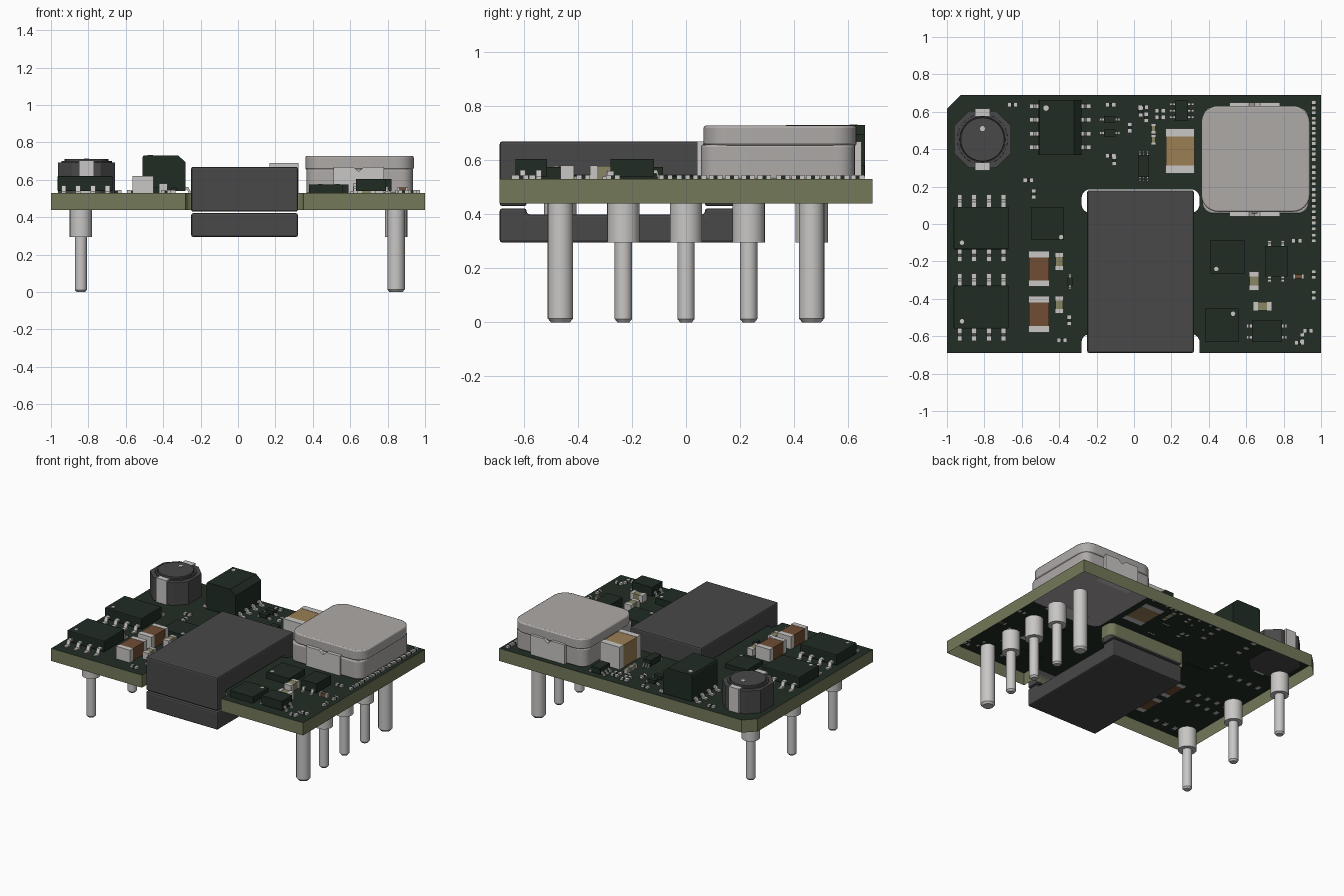
import bpy, bmesh, math
from mathutils import Vector

if "Cube" in bpy.data.objects:
    bpy.data.objects.remove(bpy.data.objects["Cube"])


def mat(name, r, g, b):
    m = bpy.data.materials.new(name)
    m.diffuse_color = (r, g, b, 1)
    m.use_nodes = True
    m.node_tree.nodes["Principled BSDF"].inputs["Base Color"].default_value = m.diffuse_color
    return m


GREEN = mat("board_green", .016, .026, .018)
OLIVE = mat("board_edge_olive", .17, .19, .10)
CHIP = mat("chip_dark_green", .014, .025, .017)
CORE = mat("ferrite_grey", .065, .065, .065)
BODY = mat("inductor_grey", .42, .40, .39)
METAL = mat("silver", .58, .57, .56)
TAN = mat("tan_ceramic", .32, .21, .09)
BROWN = mat("brown_ceramic", .16, .075, .035)
KHAKI = mat("khaki_ceramic", .25, .24, .13)
TOP = .53          # board surface height
SEAT = TOP - .002  # parts sit slightly into the board skin


# ---- helpers -------------------------------------------------------------
def prism(bm, ring, vec):
    a = [bm.verts.new(p) for p in ring]
    b = [bm.verts.new(Vector(p) + Vector(vec)) for p in ring]
    bm.faces.new(a)
    bm.faces.new(b[::-1])
    for i in range(len(a)):
        j = (i + 1) % len(a)
        bm.faces.new((a[i], a[j], b[j], b[i]))


def box(bm, x0, x1, y0, y1, z0, z1):
    prism(bm, [(x0, y0, z0), (x1, y0, z0), (x1, y1, z0), (x0, y1, z0)], (0, 0, z1 - z0))


def lathe(bm, profile, cx, cy, n=24):
    rings = []
    for r, z in profile:
        rings.append([bm.verts.new((cx + r * math.cos(2 * math.pi * k / n),
                                    cy + r * math.sin(2 * math.pi * k / n), z)) for k in range(n)])
    for a, b in zip(rings, rings[1:]):
        for k in range(n):
            bm.faces.new((a[k], a[(k + 1) % n], b[(k + 1) % n], b[k]))
    bm.faces.new(rings[0][::-1])
    bm.faces.new(rings[-1])


def arc(cx, cy, r, a0, a1, n=6):
    return [(cx + r * math.cos(math.radians(a0 + (a1 - a0) * i / n)),
             cy + r * math.sin(math.radians(a0 + (a1 - a0) * i / n))) for i in range(n + 1)]


def round_rect(x0, x1, y0, y1, r):
    return (arc(x1 - r, y0 + r, r, -90, 0) + arc(x1 - r, y1 - r, r, 0, 90)
            + arc(x0 + r, y1 - r, r, 90, 180) + arc(x0 + r, y0 + r, r, 180, 270))


def finish(bm, name, m, bevel=0, smooth=False, normals=True):
    if normals:
        bmesh.ops.recalc_face_normals(bm, faces=bm.faces)
    me = bpy.data.meshes.new(name)
    bm.to_mesh(me)
    bm.free()
    for k in (m if isinstance(m, list) else [m]):
        me.materials.append(k)
    if smooth:
        me.shade_smooth()
        me.set_sharp_from_angle(angle=math.radians(35))
    ob = bpy.data.objects.new(name, me)
    bpy.context.collection.objects.link(ob)
    if bevel:
        b = ob.modifiers.new("bevel", 'BEVEL')
        b.width, b.segments, b.limit_method = bevel, 2, 'ANGLE'
    return ob


# ---- board: top skin plus edge walls, open underneath ----------------------
outline = ([(-1, -.69), (-.28, -.69)] + arc(-.24, -.63, .04, 180, 90) + arc(.31, -.63, .04, 90, 0)
           + [(.35, -.69), (1, -.69), (1, .69), (-.925, .69), (-1, .615)])
slot = round_rect(-.28, .35, .06, .185, .045)
bm = bmesh.new()
edges = []
for loop in (outline, slot):
    vs = [bm.verts.new((x, y, TOP)) for x, y in loop]
    edges += [bm.edges.new((vs[i], vs[(i + 1) % len(vs)])) for i in range(len(vs))]
bmesh.ops.triangle_fill(bm, use_beauty=True, edges=edges, normal=(0, 0, 1))
for loop in (outline, slot):
    n = len(loop)
    hi = [bm.verts.new((x, y, TOP)) for x, y in loop]
    lo = [bm.verts.new((x, y, .44)) for x, y in loop]
    for i in range(n):
        j = (i + 1) % n
        q = (lo[i], lo[j], hi[j], hi[i])
        bm.faces.new(q if loop is outline else q[::-1]).material_index = 1
for f in bm.faces:
    f.normal_update()
    if f.material_index == 0 and f.normal.z < 0:
        f.normal_flip()
finish(bm, "board", [GREEN, OLIVE], normals=False)

# ---- transformer core: two E halves meeting through the board --------------
for name, plate, inner, tip in (("upper_core", .67, .54, .43), ("lower_core", .295, .40, .422)):
    pts = [(-.69, plate), (-.69, tip), (-.59, tip), (-.59, inner), (.07, inner), (.07, tip), (.18, tip), (.18, plate)]
    bm = bmesh.new()
    prism(bm, [(-.25, y, z) for y, z in pts], (.57, 0, 0))
    finish(bm, name, CORE, .01)

# ---- pins ------------------------------------------------------------------
bm = bmesh.new()
spots = [(-.84, y) for y in (-.465, 0, .465)] + [(.845, y) for y in (-.232, 0, .232)]
for x, y in spots:
    lathe(bm, [(.022, 0), (.032, .012), (.032, .295), (.06, .295), (.06, .442)], x, y)
for y in (-.465, .465):
    lathe(bm, [(.035, 0), (.047, .014), (.047, .442)], .845, y)
finish(bm, "pins", METAL, smooth=True)

# ---- large power inductor ----------------------------------------------------
bm = bmesh.new()
prism(bm, [(x, y, SEAT) for x, y in round_rect(.365, .935, .055, .625, .06)], (0, 0, .13))
prism(bm, [(x, y, .655) for x, y in round_rect(.36, .94, .065, .632, .09)], (0, 0, .073))
finish(bm, "power_inductor", BODY, .008, smooth=True)
bm = bmesh.new()
clip = [(.51, SEAT), (.78, SEAT), (.78, .67), (.675, .67), (.645, .645), (.615, .67), (.51, .67)]
for y in (.04, .625):
    prism(bm, [(x, y, z) for x, z in clip], (0, .025, 0))
box(bm, .51, .78, .04, .15, .524, SEAT)
box(bm, .51, .78, .54, .65, .524, SEAT)
finish(bm, "power_inductor_clips", METAL)

# ---- small drum inductor -------------------------------------------------------
bm = bmesh.new()
octagon = [(.152, -.075), (.152, .075), (.075, .152), (-.075, .152),
           (-.152, .075), (-.152, -.075), (-.075, -.152), (.075, -.152)]
prism(bm, [(-.81 + x, .452 + y, SEAT) for x, y in octagon], (0, 0, .165))
lathe(bm, [(.135, .69), (.135, .702), (.122, .702), (.122, .696), (.117, .696), (.117, .712)], -.81, .452, 32)
finish(bm, "drum_inductor", CORE, .006)
bm = bmesh.new()
for s in (-1, 1):
    y = .452 + s * .155
    box(bm, -.85, -.77, y - .01, y + .01, SEAT, .70)
    y = .452 + s * .145
    box(bm, -.85, -.77, y - .02, y + .02, .69, .703)
lathe(bm, [(.014, .71), (.014, .715)], -.81, .51, 12)
finish(bm, "drum_inductor_clips", METAL)


# ---- leaded chips: body, gull-wing legs, dot ----------------------------------
def chip(name, x0, x1, y0, y1, h, legs=(), axis='y', reach=.05, width=.022, dot=None, bevel=0):
    bm = bmesh.new()
    box(bm, x0, x1, y0, y1, SEAT + (.012 if legs else 0), h)
    finish(bm, name + "_body", CHIP, bevel)
    bm = bmesh.new()
    m = TOP + (h - TOP) * .45
    prof = [(0, m), (.4, m), (.6, TOP + .01), (1, TOP + .01), (1, SEAT), (.45, SEAT), (.3, m - .012), (0, m - .012)]
    for p in legs:
        for edge, s in (((y0, -1), (y1, 1)) if axis == 'y' else ((x0, -1), (x1, 1))):
            pr = [(edge + s * reach * t, z) for t, z in prof]
            if axis == 'y':
                prism(bm, [(p - width / 2, u, z) for u, z in pr], (width, 0, 0))
            else:
                prism(bm, [(u, p - width / 2, z) for u, z in pr], (0, width, 0))
    if dot:
        lathe(bm, [(.012, h - .002), (.012, h + .003)], dot[0], dot[1], 12)
    if legs or dot:
        finish(bm, name + "_metal", METAL)
    else:
        bm.free()


lx = (-.932, -.855, -.775, -.697)
chip("driver_chip_rear", -.965, -.67, -.135, .092, .62, lx, 'y', .065, .026, (-.92, -.1), .006)
chip("driver_chip_front", -.965, -.67, -.56, -.33, .62, lx, 'y', .065, .026, (-.92, -.52), .006)
chip("regulator_chip_left", .7, .82, -.28, -.118, .605, (.725, .795), 'y', .03, .02)
chip("regulator_chip_front", .63, .79, -.632, -.515, .605, (-.605, -.545), 'x', .028, .02)
chip("logic_chip_middle", .022, .08, .25, .37, .58, (.032, .052, .072), 'y', .02, .01)
chip("logic_chip_back", .22, .29, .55, .66, .58, (.57, .605, .64), 'x', .03, .014)
chip("transistor_a", -.16, -.1, .54, .578, .565, (.559,), 'x', .025, .016)
chip("transistor_b", -.16, -.1, .468, .506, .565, (.487,), 'x', .025, .016)
chip("transistor_c", -.355, -.33, -.33, -.285, .56, (-.342,), 'y', .018, .014)
chip("flat_chip_left", -.55, -.375, -.085, .092, .56, dot=(-.39, -.07))
chip("flat_chip_right", .41, .59, -.265, -.085, .575, dot=(.44, -.24))
chip("flat_chip_front", .38, .56, -.632, -.452, .575, dot=(.53, -.48))

# tall coupler chip with one sloped shoulder
chip("coupler_chip", -.50, -.29, .375, .655, .60, (.41, .483, .557, .63), 'x', .06, .024)
bm = bmesh.new()
prism(bm, [(x, .37, z) for x, z in ((-.51, .54), (-.28, .54), (-.28, .695), (-.32, .73), (-.505, .73), (-.51, .72))],
      (0, .292, 0))
finish(bm, "coupler_chip_shell", CHIP)
bm = bmesh.new()
lathe(bm, [(.015, .728), (.015, .733)], -.47, .62, 12)
finish(bm, "coupler_chip_dot", METAL)


# ---- two-terminal parts ---------------------------------------------------------
def two_terminal(name, m, parts, end=.18):
    """parts: (cx, cy, size_x, size_y, top); the longer side carries the metal ends"""
    mid, caps = bmesh.new(), bmesh.new()
    for cx, cy, sx, sy, h in parts:
        x0, x1, y0, y1 = cx - sx / 2, cx + sx / 2, cy - sy / 2, cy + sy / 2
        if sy > sx:
            e = sy * end
            box(mid, x0 + .002, x1 - .002, y0 + e, y1 - e, SEAT, h - .002)
            box(caps, x0, x1, y0, y0 + e, SEAT, h)
            box(caps, x0, x1, y1 - e, y1, SEAT, h)
        else:
            e = sx * end
            box(mid, x0 + e, x1 - e, y0 + .002, y1 - .002, SEAT, h - .002)
            box(caps, x0, x0 + e, y0, y1, SEAT, h)
            box(caps, x1 - e, x1, y0, y1, SEAT, h)
    finish(mid, name + "_middles", m)
    finish(caps, name + "_ends", METAL)


two_terminal("large_capacitor", TAN, [(.247, .39, .155, .24, .69)])
two_terminal("brown_capacitors", BROWN, [(-.508, -.24, .112, .19, .62), (-.508, -.482, .112, .195, .62),
                                         (.88, -.28, .06, .026, .56)])
two_terminal("khaki_capacitors", KHAKI, [
    (-.4, -.2, .046, .095, .58), (-.4, -.432, .046, .095, .58), (.642, -.305, .055, .1, .58),
    (.687, -.44, .1, .05, .58), (.104, .45, .026, .056, .56), (.104, .51, .026, .056, .56)], .25)
S, L, H = .024, .055, .545
upright = [(-.537, .16), (-.345, -.515), (-.022, .515), (.065, .57), (.9, -.61), (-.105, .34), (.035, .6)]
level = [(-.65, .637), (-.565, .235), (-.125, .637), (.05, .625), (.14, .605), (-.125, .365), (-.385, -.622),
         (.93, -.57), (.885, -.635), (.87, -.09), (.14, .57)]
two_terminal("resistors", CHIP, [(x, y, S, L, H) for x, y in upright] + [(x, y, L, S, H) for x, y in level], .35)
# column of parts along the right edge
column = (.635, .58, .525, .47, .415, .36, .29, .23, .17, .11, .05, -.01, -.075, -.27, -.38)
two_terminal("edge_resistors", CHIP, [(.96, y, .024, .05, H) for y in column], .35)
